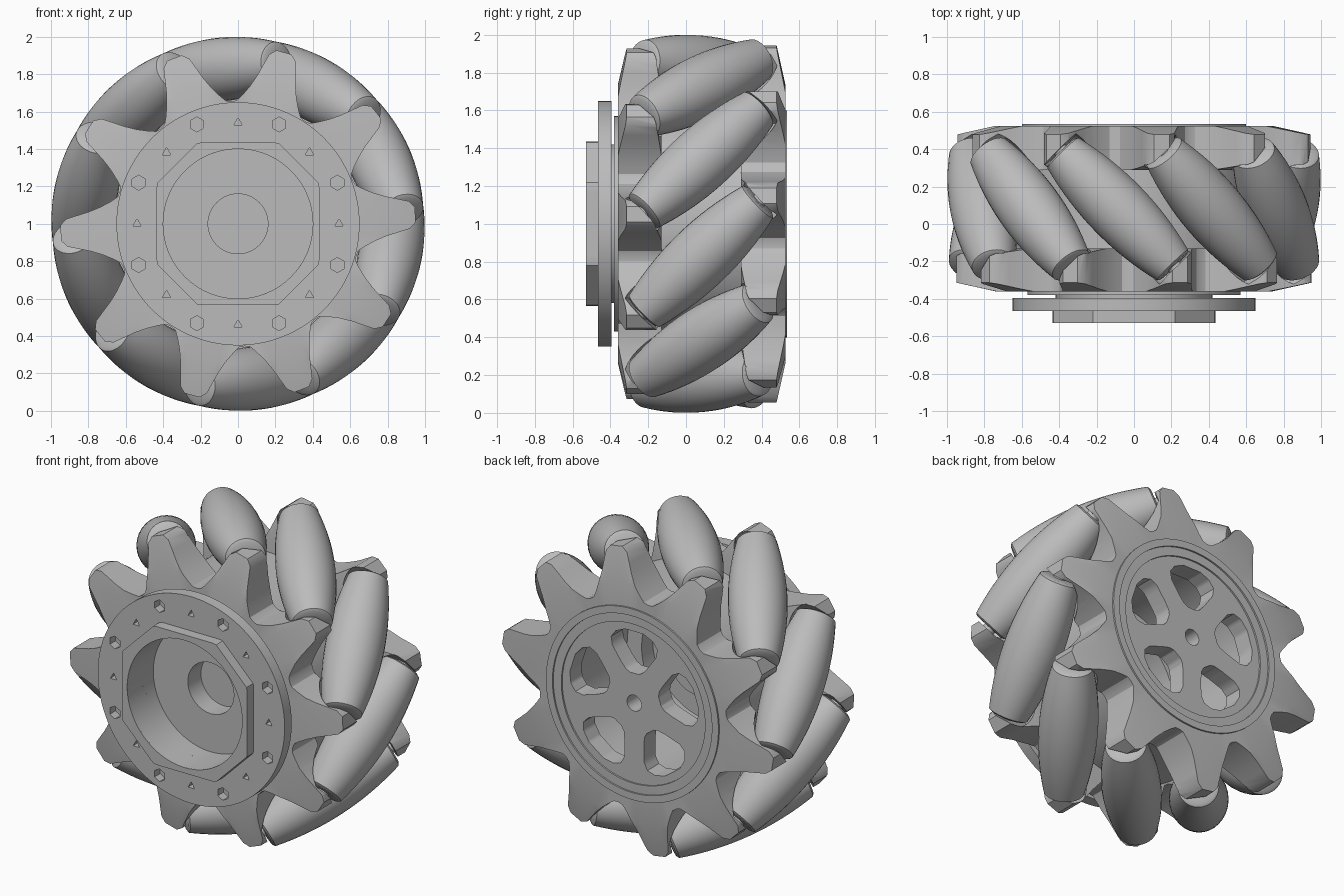
import bpy, bmesh, math
from math import radians, cos, sin, pi
from mathutils import Matrix, Vector

if "Cube" in bpy.data.objects:
    bpy.data.objects.remove(bpy.data.objects["Cube"])

grey = bpy.data.materials.new("light_grey")
grey.use_nodes = True
colour = (0.5, 0.5, 0.5, 1)
grey.diffuse_color = colour
grey.node_tree.nodes["Principled BSDF"].inputs["Base Color"].default_value = colour

COUNT = 10                  # rollers and arms
STEP = 360 / COUNT
TILT = radians(44.5)        # roller tilt against the wheel axle
MID_Y, ROLLER_R = 0.08, 0.83
AXLE = Matrix.Translation((0, 0, 1))


def polar(r, deg, y):
    a = radians(deg)
    return Vector((r * cos(a), y, 1 + r * sin(a)))


def finish(name, bm):
    bmesh.ops.remove_doubles(bm, verts=bm.verts, dist=1e-5)
    bmesh.ops.recalc_face_normals(bm, faces=bm.faces)
    mesh = bpy.data.meshes.new(name)
    bm.to_mesh(mesh)
    bm.free()
    mesh.materials.append(grey)
    ob = bpy.data.objects.new(name, mesh)
    bpy.context.collection.objects.link(ob)
    return ob


def activate(ob):
    bpy.ops.object.select_all(action='DESELECT')
    ob.select_set(True)
    bpy.context.view_layer.objects.active = ob


def smooth(ob):
    activate(ob)
    bpy.ops.object.shade_smooth_by_angle(angle=radians(32))


def bridge(bm, a, b):
    for i in range(len(a)):
        j = (i + 1) % len(a)
        bm.faces.new((a[i], a[j], b[j], b[i]))


def ring(name, outer, inner, y0, y1):
    """Flat ring about the axle; outer is a list of (radius, degrees)."""
    bm = bmesh.new()
    loops = [[bm.verts.new(polar(r if r_in is None else r_in, d, y)) for r, d in outer]
             for r_in, y in ((None, y0), (None, y1), (inner, y1), (inner, y0))]
    for k in range(4):
        bridge(bm, loops[k], loops[(k + 1) % 4])
    return finish(name, bm)


def star(name, outer, inner, y_face, y_inside):
    """Star plate whose arms lean inward at the tips, on both of its faces."""
    bm = bmesh.new()
    lean = 1 if y_inside > y_face else -1
    knee = [(min(r, 0.74), d) for r, d in outer]

    def loop(points, y, amount):
        return [bm.verts.new(polar(r, d, y + amount * max(0, r - 0.74))) for r, d in points]

    hole = [(inner, d) for r, d in outer]
    loops = [loop(hole, y_face, 0), loop(knee, y_face, 0), loop(outer, y_face, lean * 0.22),
             loop(outer, y_inside, -lean * 0.15), loop(knee, y_inside, 0), loop(hole, y_inside, 0)]
    for k in range(6):
        a, b = loops[k], loops[(k + 1) % 6]
        bridge(bm, a, b)
    bmesh.ops.dissolve_degenerate(bm, dist=1e-5, edges=bm.edges)
    bmesh.ops.triangulate(bm, faces=bm.faces)
    return finish(name, bm)


def circle(r, n=120):
    return [(r, 360 * i / n) for i in range(n)]


def lathe(bm, profile, matrix, n=32):
    """Turn (radius, y) points about the local y axis."""
    loops = [[bm.verts.new(matrix @ Vector((r * cos(2 * pi * i / n), y, r * sin(2 * pi * i / n))))
              for i in range(n)] for r, y in profile]
    for a, b in zip(loops, loops[1:]):
        bridge(bm, a, b)


def prism(bm, points, y0, y1):
    front = [bm.verts.new((p.x, y0, p.z)) for p in points]
    back = [bm.verts.new((p.x, y1, p.z)) for p in points]
    bm.faces.new(front)
    bm.faces.new(back)
    bridge(bm, front, back)


def cut(ob, cutter):
    mod = ob.modifiers.new("cut", 'BOOLEAN')
    mod.operation = 'DIFFERENCE'
    mod.solver = 'EXACT'
    mod.use_self = True
    mod.object = cutter
    activate(ob)
    bpy.ops.object.modifier_apply(modifier=mod.name)


def roller_matrix(i):
    return (AXLE @ Matrix.Rotation(-radians(24 + STEP * i), 4, 'Y')
            @ Matrix.Translation((ROLLER_R, MID_Y, 0)) @ Matrix.Rotation(TILT, 4, 'X'))


def barrel(half, grow):
    ts = [half * (k / 8 - 1) for k in range(17)]
    return [(0.17 - 0.3 * t * t + grow, t) for t in ts]


# Barrel rollers with axle pins
body = barrel(0.42, 0)
pin = [(0, 0.47), (0.04, 0.47), (0.04, 0.43), (0.1, 0.43)]
profile = [(r, -t) for r, t in pin] + body + pin[::-1]
for i in range(COUNT):
    bm = bmesh.new()
    lathe(bm, profile, roller_matrix(i))
    smooth(finish(f"roller_{i + 1}", bm))

# Clearance shape that carves the cradles into the arms
bm = bmesh.new()
for i in range(COUNT):
    lathe(bm, [(0, -0.445)] + barrel(0.445, 0.01) + [(0, 0.445)], roller_matrix(i))
clearance = finish("roller_clearance", bm)

# Star-shaped arm plates on both sides
half_arm = [(0.655, 18), (0.66, 15.5), (0.69, 13), (0.74, 10), (0.8, 7.6),
            (0.86, 6), (0.92, 4.6), (0.95, 2.5)]
arm = [(r, -d) for r, d in half_arm] + [(r, d) for r, d in half_arm[:0:-1]]
for name, turn, inner, y_face, y_inside in (("front_arms", 3, 0.4, -0.36, -0.13),
                                            ("back_arms", 45, 0.5, 0.525, 0.29)):
    outer = [(r, turn + STEP * i + d) for i in range(COUNT) for r, d in arm]
    plate = star(name, outer, inner, y_face, y_inside)
    cut(plate, clearance)
    smooth(plate)
bpy.data.objects.remove(clearance)

# Hub drum, back rim and front spacer
smooth(ring("hub_drum", circle(0.645), 0.5, -0.3, 0.46))
smooth(ring("back_rim", circle(0.6), 0.555, 0.45, 0.535))
smooth(ring("front_spacer", circle(0.57), 0.4, -0.38, -0.36))

# Back disc with five windows and a centre hole
back_disc = ring("back_disc", circle(0.52), 0.05, 0.4, 0.515)
half_window = [(0.19, 9), (0.21, 16), (0.26, 21), (0.36, 25), (0.41, 23), (0.44, 17), (0.455, 8)]
window = half_window + [(r, -d) for r, d in half_window[::-1]]
bm = bmesh.new()
for i in range(5):
    prism(bm, [polar(r, 18 + 72 * i + d, 0) for r, d in window], 0.3, 0.6)
windows = finish("window_cutter", bm)
cut(back_disc, windows)
bpy.data.objects.remove(windows)
smooth(back_disc)

# Front flange with hexagonal and triangular sockets
flange = ring("front_flange", circle(0.65), 0.4, -0.465, -0.395)
bm = bmesh.new()
for i in range(8):
    for sides, size, r, turn in ((6, 0.04, 0.575, 22.5), (3, 0.026, 0.54, 0)):
        centre = polar(r, turn + 45 * i, 0)
        points = [centre + Vector((size * cos(a), 0, size * sin(a)))
                  for a in (pi / 2 + 2 * pi * k / sides for k in range(sides))]
        prism(bm, points, -0.5, -0.41)
sockets = finish("socket_cutter", bm)
cut(flange, sockets)
bpy.data.objects.remove(sockets)
smooth(flange)

# Raised collar: a square with cut corners around a round opening
collar = []
for k in range(120):
    c, s = abs(cos(radians(3 * k))), abs(sin(radians(3 * k)))
    collar.append((min(0.435 / max(c, s), 0.65 / (c + s)), 3 * k))
smooth(ring("front_collar", collar, 0.4, -0.53, -0.46))

# Deep cup with a smaller round recess in its floor
bm = bmesh.new()
lathe(bm, [(0.405, -0.525), (0.4, -0.525), (0.4, -0.27), (0.16, -0.27), (0.16, -0.14), (0, -0.14),
           (0, -0.11), (0.19, -0.11), (0.19, -0.24), (0.42, -0.24), (0.42, -0.42), (0.405, -0.525)],
      AXLE, 96)
smooth(finish("hub_cup", bm))
